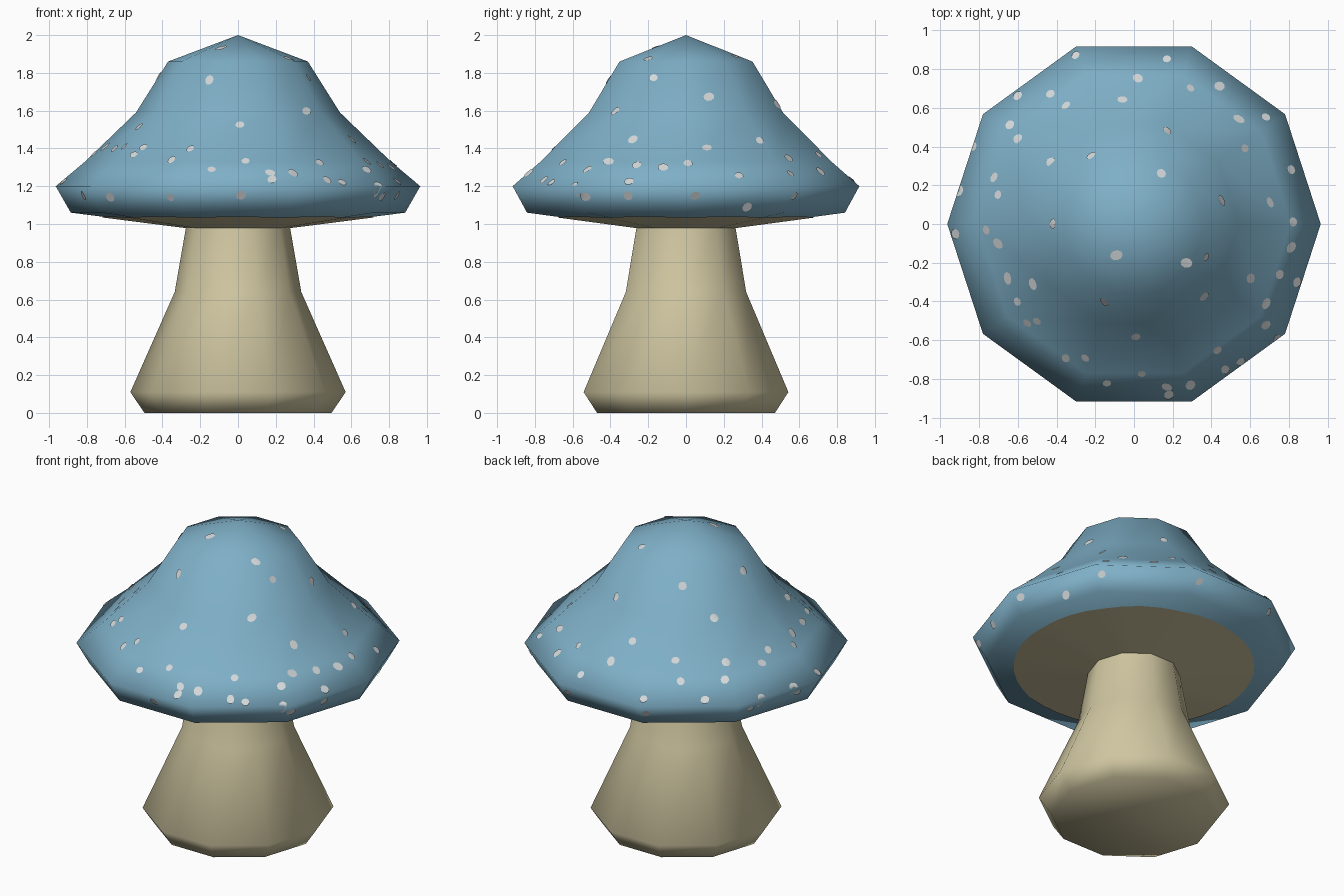
import bpy, bmesh, math, random
from mathutils import Vector
from mathutils.bvhtree import BVHTree

random.seed(4)
SIDES = 10
STEP = 2 * math.pi / SIDES

cube = bpy.data.objects.get("Cube")
if cube:
    bpy.data.objects.remove(cube, do_unlink=True)


def material(name, colour):
    mat = bpy.data.materials.new(name)
    mat.use_nodes = True
    mat.diffuse_color = (*colour, 1)
    mat.node_tree.nodes["Principled BSDF"].inputs["Base Color"].default_value = (*colour, 1)
    return mat


blue = material("cap_blue", (0.21, 0.43, 0.57))
beige = material("stem_beige", (0.62, 0.56, 0.35))
pale = material("spot_pale_grey", (0.66, 0.69, 0.70))


def finish(name, bm, mat):
    mesh = bpy.data.meshes.new(name)
    bm.to_mesh(mesh)
    mesh.materials.append(mat)
    for poly in mesh.polygons:
        poly.use_smooth = True
    obj = bpy.data.objects.new(name, mesh)
    bpy.context.collection.objects.link(obj)
    return obj


def bridge(bm, rings):
    for low, high in zip(rings, rings[1:]):
        n = len(low)
        for i in range(n):
            j = (i + 1) % n
            bm.faces.new((low[i], low[j], high[j], high[i]))


def lathe(profile):
    """Ten-sided turned shape from (radius, height) pairs, bottom to top."""
    bm = bmesh.new()
    rings = [[bm.verts.new((r * math.cos(i * STEP), r * math.sin(i * STEP), z))
              for i in range(SIDES)] for r, z in profile]
    bridge(bm, rings)
    return bm, rings


# Stem with a closed foot
bm, rings = lathe([(0.495, 0), (0.57, 0.11), (0.335, 0.64), (0.275, 0.985)])
bm.faces.new(rings[0][::-1])
finish("stem", bm, beige)
bm.free()

# Cap with a pointed crown
cap_bm, rings = lathe([(0.26, 0.98), (0.885, 1.06), (0.965, 1.2),
                       (0.81, 1.33), (0.54, 1.59), (0.37, 1.86)])
tip = cap_bm.verts.new((0, 0, 2))
for i in range(SIDES):
    cap_bm.faces.new((rings[-1][i], rings[-1][(i + 1) % SIDES], tip))
cap_bm.normal_update()
finish("cap", cap_bm, blue)
tree = BVHTree.FromBMesh(cap_bm)
cap_bm.free()

# Round gill plate laid against the underside of the cap
bm = bmesh.new()
segments = SIDES * 4
rings = []
for radius, is_round in ((0.72, True), (0.268, False)):
    ring = []
    for i in range(segments):
        a = i * 2 * math.pi / segments
        flat = math.cos(STEP / 2) / math.cos(a % STEP - STEP / 2)
        r = radius if is_round else radius * flat
        x, y = r * math.cos(a), r * math.sin(a)
        hit = tree.ray_cast(Vector((x, y, 0)), Vector((0, 0, 1)))[0]
        ring.append(bm.verts.new((x, y, (hit.z if hit else 0.982) - 0.004)))
    rings.append(ring)
bridge(bm, rings[::-1])
bm.normal_update()
if sum(f.normal.z for f in bm.faces) > 0:
    bmesh.ops.reverse_faces(bm, faces=bm.faces[:])
finish("gills", bm, beige)
bm.free()


# Painted spots draped on the cap
def add_spot(bm, origin, direction):
    centre, normal, _, _ = tree.ray_cast(origin, direction)
    if centre is None:
        return
    across = normal.orthogonal().normalized()
    along = normal.cross(across)
    turn = random.uniform(0, math.pi)
    size = random.uniform(0.021, 0.027)
    stretch = random.uniform(1, 1.35)

    def drape(p):
        hit = tree.ray_cast(p + normal * 0.05, -normal)[0]
        return bm.verts.new((hit or p) + normal * 0.005)

    hub = drape(centre)
    edge = []
    for k in range(9):
        a = k * 2 * math.pi / 9
        u, v = size * stretch * math.cos(a), size * math.sin(a)
        edge.append(drape(centre
                          + across * (u * math.cos(turn) - v * math.sin(turn))
                          + along * (u * math.sin(turn) + v * math.cos(turn))))
    for k in range(9):
        bm.faces.new((hub, edge[k], edge[(k + 1) % 9]))


# Spots seen on the upper slope, in hundredths: x, y
upper_spots = [
    (-30, 87), (17, 85), (2, 75), (-6, 64), (29, 70), (44, 71), (68, 55), (54, 54),
    (57, 39), (81, 28), (70, 11), (82, 1), (45, 12), (17, 48), (14, 26), (-22, 35),
    (-43, 32), (-43, 67), (-35, 61), (-60, 66), (-64, 51), (-60, 44), (-72, 24),
    (-70, 15), (-76, -3), (-70, -10), (-42, 0), (-65, -28), (-52, -31), (-60, -40),
    (-55, -51), (-50, -50), (-35, -69), (-25, -69), (1, -58), (4, -77), (-14, -82),
    (17, -84), (18, -88), (29, -83), (43, -65), (47, -75), (55, -71), (74, -59),
    (68, -52), (68, -41), (36, -37), (27, -20), (37, -17), (-9, -16), (-15, -40),
    (60, -28), (75, -26), (84, -30), (81, -12), (-92, -5), (-83, 40), (-90, 17)]
bm = bmesh.new()
for x, y in upper_spots:
    add_spot(bm, Vector((x / 100, y / 100, 3)), Vector((0, 0, -1)))

# Spots on the rim band, by compass angle
for angle in (-113, -89, -35, -20, 3, 22, 38, 75, 110, 150, 172, 205, 222):
    a = math.radians(angle)
    out = Vector((math.cos(a), math.sin(a), 0))
    add_spot(bm, out * 2 + Vector((0, 0, random.uniform(1.09, 1.16))), -out)
finish("cap_spots", bm, pale)
bm.free()
